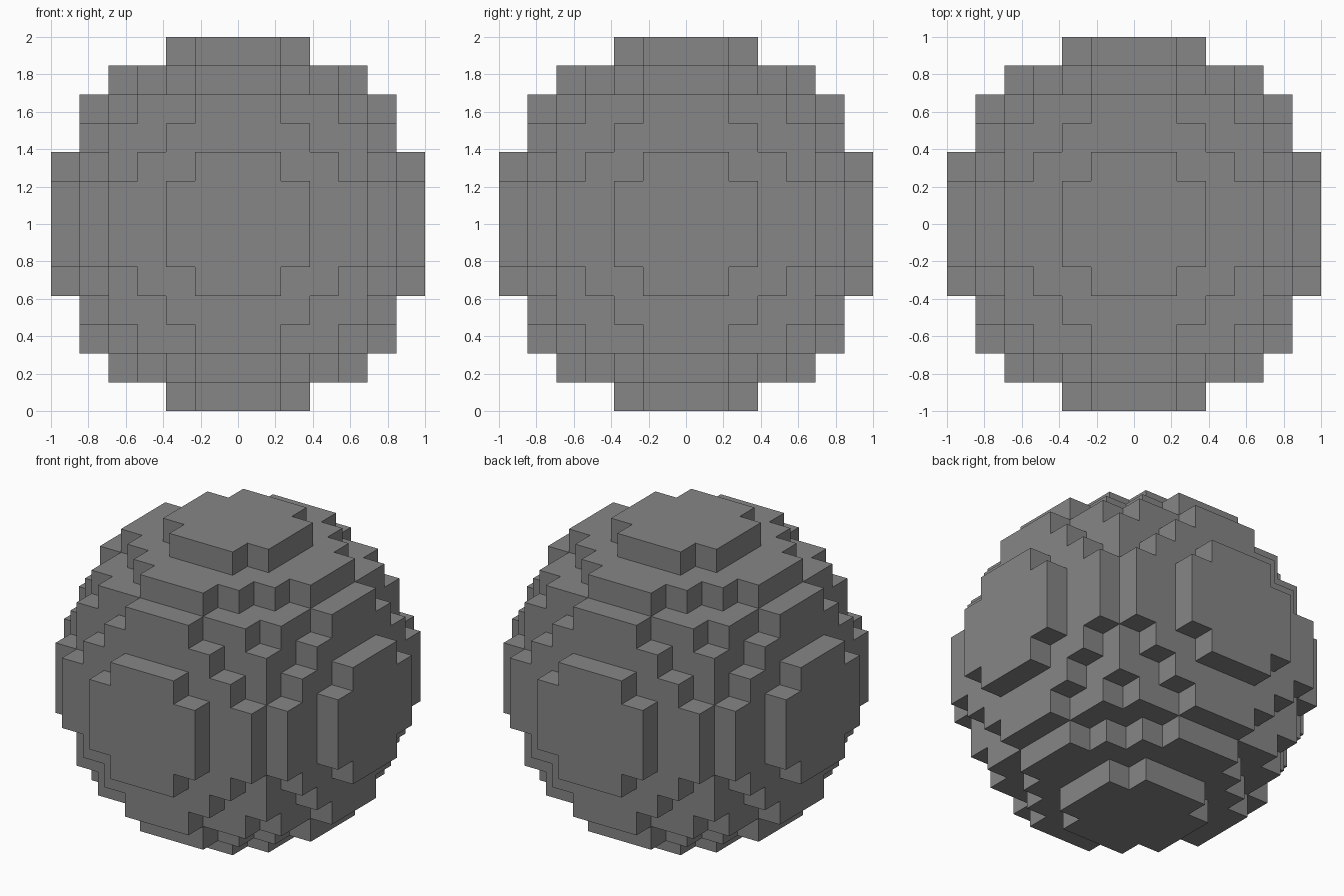
import bpy, bmesh
from itertools import product
from mathutils import Vector

cube = bpy.data.objects.get("Cube")
if cube:
    bpy.data.objects.remove(cube, do_unlink=True)

COUNT = 13                 # blocks across the ball
SIZE = 2 / COUNT           # edge of one block
REACH = COUNT // 2
CENTRE = Vector((0, 0, 1))


def filled(cell):
    """A block belongs to the ball when its centre lies inside the radius."""
    return cell.length_squared <= (COUNT / 2) ** 2


# Grey stone colour
grey = bpy.data.materials.new("stone grey")
grey.use_nodes = True
colour = (0.24, 0.24, 0.24, 1)
grey.diffuse_color = colour
bsdf = next(n for n in grey.node_tree.nodes if n.type == 'BSDF_PRINCIPLED')
bsdf.inputs["Base Color"].default_value = colour
bsdf.inputs["Roughness"].default_value = 0.8

# Block ball: only the exposed sides of each filled block become faces
bm = bmesh.new()
span = range(-REACH, REACH + 1)
for cell in map(Vector, product(span, repeat=3)):
    if not filled(cell):
        continue
    for axis, sign in product(range(3), (-1, 1)):
        normal = Vector((0, 0, 0))
        normal[axis] = sign
        if filled(cell + normal):
            continue
        u = Vector((0, 0, 0))
        u[(axis + 1) % 3] = 1
        v = normal.cross(u)
        corners = [normal + u + v, normal - u + v, normal - u - v, normal + u - v]
        bm.faces.new([bm.verts.new(CENTRE + (cell + c / 2) * SIZE) for c in corners])
bmesh.ops.remove_doubles(bm, verts=bm.verts, dist=SIZE / 100)

mesh = bpy.data.meshes.new("block_ball")
bm.to_mesh(mesh)
bm.free()
mesh.materials.append(grey)
ball = bpy.data.objects.new("block_ball", mesh)
bpy.context.collection.objects.link(ball)
